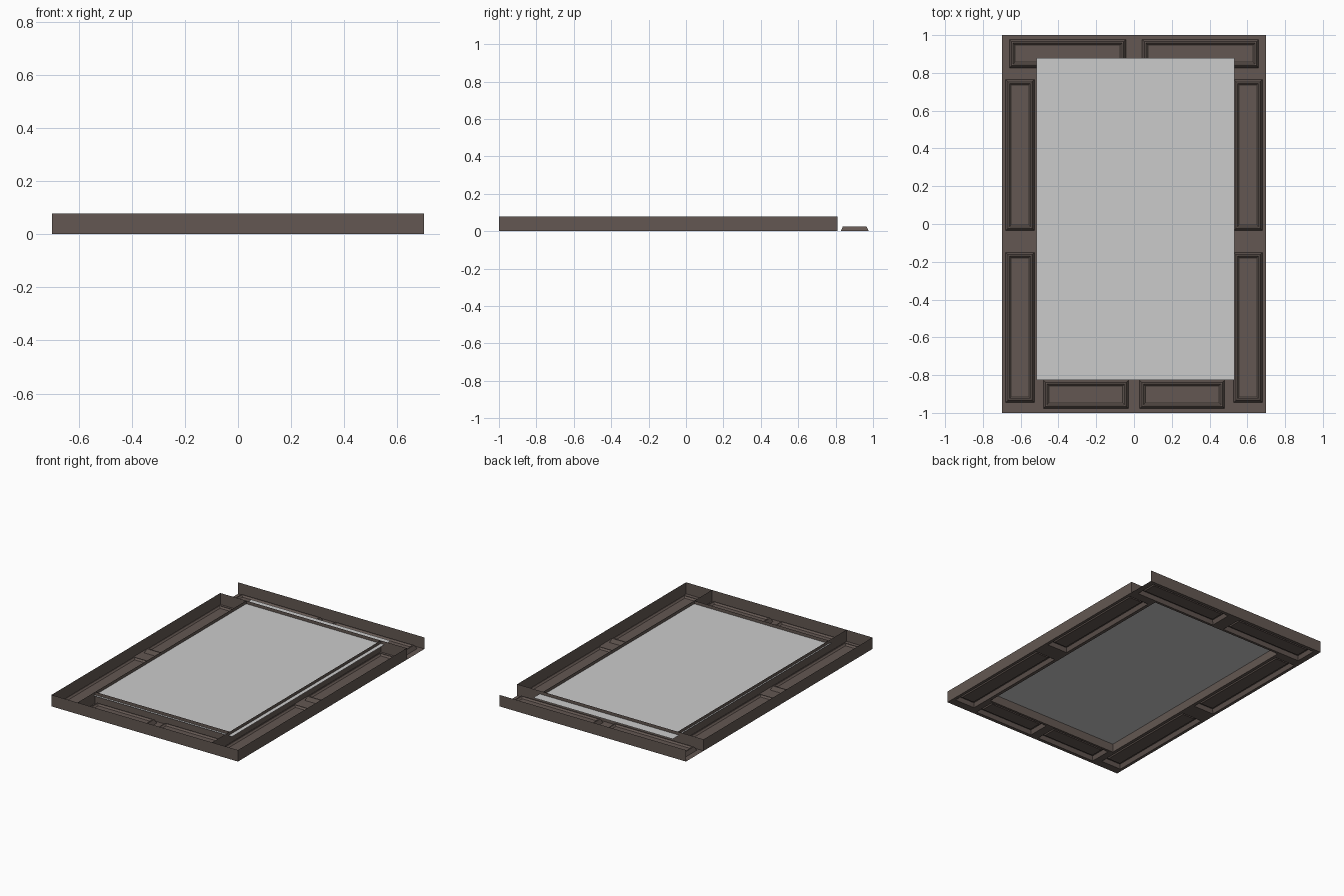
import bpy, bmesh

if "Cube" in bpy.data.objects:
    bpy.data.objects.remove(bpy.data.objects["Cube"])

H = 0.078            # wall height
X, Y = 0.7, 1.0      # outer half sizes
IX, IY = 0.505, 0.81  # opening half sizes
PROFILE = [(0, 0), (0.012, 0.026), (0.02, 0.026), (0.03, 0.016)]  # panel inset, height

wood = bpy.data.materials.new("dark_wood")
wood.diffuse_color = (0.126, 0.097, 0.085, 1)
wood.use_nodes = True
wood.node_tree.nodes["Principled BSDF"].inputs["Base Color"].default_value = wood.diffuse_color


def make_object(name, bm, mat=None):
    bmesh.ops.remove_doubles(bm, verts=bm.verts, dist=1e-5)
    mesh = bpy.data.meshes.new(name)
    bm.to_mesh(mesh)
    bm.free()
    obj = bpy.data.objects.new(name, mesh)
    bpy.context.collection.objects.link(obj)
    if mat:
        mesh.materials.append(mat)
    return obj


def quad(bm, *pts):
    bm.faces.new([bm.verts.new(p) for p in pts])


def ring(x0, x1, y0, y1, inset, z):
    a, b, c, d = x0 + inset, x1 - inset, y0 + inset, y1 - inset
    return [(a, c, z), (b, c, z), (b, d, z), (a, d, z)]


def rail(name, xs, ys, walls):
    """Open-backed rail: xs/ys are cut lines, every odd/odd cell is a moulded panel."""
    bm = bmesh.new()
    for i in range(len(xs) - 1):
        for j in range(len(ys) - 1):
            cell = (xs[i], xs[i + 1], ys[j], ys[j + 1])
            if i % 2 and j % 2:
                rings = [ring(*cell, s, z) for s, z in PROFILE]
                for lo, hi in zip(rings, rings[1:]):
                    for k in range(4):
                        n = (k + 1) % 4
                        quad(bm, lo[k], lo[n], hi[n], hi[k])
                quad(bm, *rings[-1])
            else:
                quad(bm, *ring(*cell, 0, 0))
    for (ax, ay), (bx, by) in walls:
        quad(bm, (ax, ay, 0), (bx, by, 0), (bx, by, H), (ax, ay, H))
    return make_object(name, bm, wood)


# Side rails, walled on all four sides
for name, s in (("left_rail", -1), ("right_rail", 1)):
    xs = sorted(s * v for v in (IX, 0.527, 0.68, X))
    ys = [-Y, -0.945, -0.15, -0.035, 0.765, IY]
    o, i = s * X, s * IX
    rail(name, xs, ys, [((o, -Y), (o, IY)), ((i, -Y), (i, IY)),
                        ((o, -Y), (i, -Y)), ((o, IY), (i, IY))])

# Top rail, full width with open ends
rail("top_rail", [-X, -0.66, -0.043, 0.043, 0.66, X], [IY, 0.827, 0.977, Y],
     [((-X, Y), (X, Y)), ((-IX, IY), (IX, IY))])

# Bottom rail, fitted between the side rails
rail("bottom_rail", [-IX, -0.48, -0.03, 0.03, 0.48, IX], [-Y, -0.977, -0.827, -IY],
     [((-IX, -Y), (IX, -Y)), ((-IX, -IY), (IX, -IY))])

# Pane, slightly larger than the opening
bm = bmesh.new()
quad(bm, *ring(-0.515, 0.532, -0.825, 0.878, 0, 0.057))
make_object("pane", bm)
